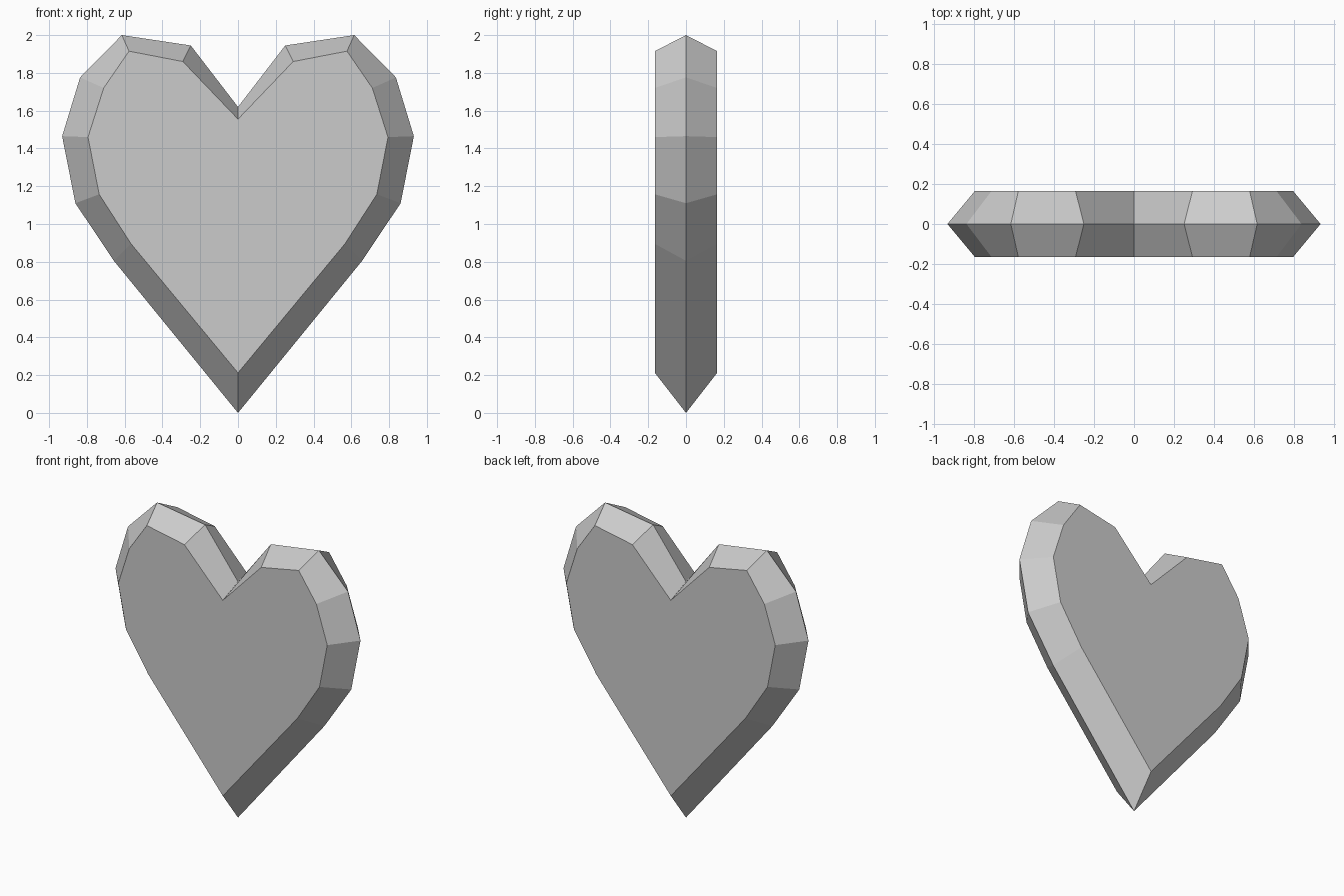
import bpy
import bmesh

cube = bpy.data.objects.get("Cube")
if cube:
    bpy.data.objects.remove(cube, do_unlink=True)

HALF_DEPTH = 0.165

# Half outlines (x, z), from the top notch round to the bottom tip
RIM = [(0, 1.62), (0.25, 1.945), (0.615, 2.0), (0.836, 1.776),
       (0.931, 1.465), (0.861, 1.11), (0.657, 0.805), (0, 0)]
FACE = [(0, 1.555), (0.292, 1.86), (0.577, 1.915), (0.711, 1.72),
        (0.794, 1.46), (0.735, 1.157), (0.566, 0.895), (0, 0.212)]


def mirrored(half):
    """Close a half outline by mirroring it across x = 0."""
    return half + [(-x, z) for x, z in half[-2:0:-1]]


def add_ring(bm, half, y):
    return [bm.verts.new((x, y, z)) for x, z in mirrored(half)]


# Gem-cut heart: widest outline in the middle, bevelled to flat front and back
bm = bmesh.new()
front = add_ring(bm, FACE, -HALF_DEPTH)
middle = add_ring(bm, RIM, 0)
back = add_ring(bm, FACE, HALF_DEPTH)
for a, b in ((front, middle), (middle, back)):
    for i in range(len(a)):
        j = (i + 1) % len(a)
        bm.faces.new((a[i], a[j], b[j], b[i]))
bm.faces.new(front)
bm.faces.new(back)
bmesh.ops.recalc_face_normals(bm, faces=bm.faces)

mesh = bpy.data.meshes.new("heart")
bm.to_mesh(mesh)
bm.free()
heart = bpy.data.objects.new("heart", mesh)
bpy.context.collection.objects.link(heart)

# Plain grey
grey = bpy.data.materials.new("light grey")
grey.use_nodes = True
colour = (0.6, 0.6, 0.6, 1)
grey.diffuse_color = colour
grey.node_tree.nodes["Principled BSDF"].inputs["Base Color"].default_value = colour
mesh.materials.append(grey)
